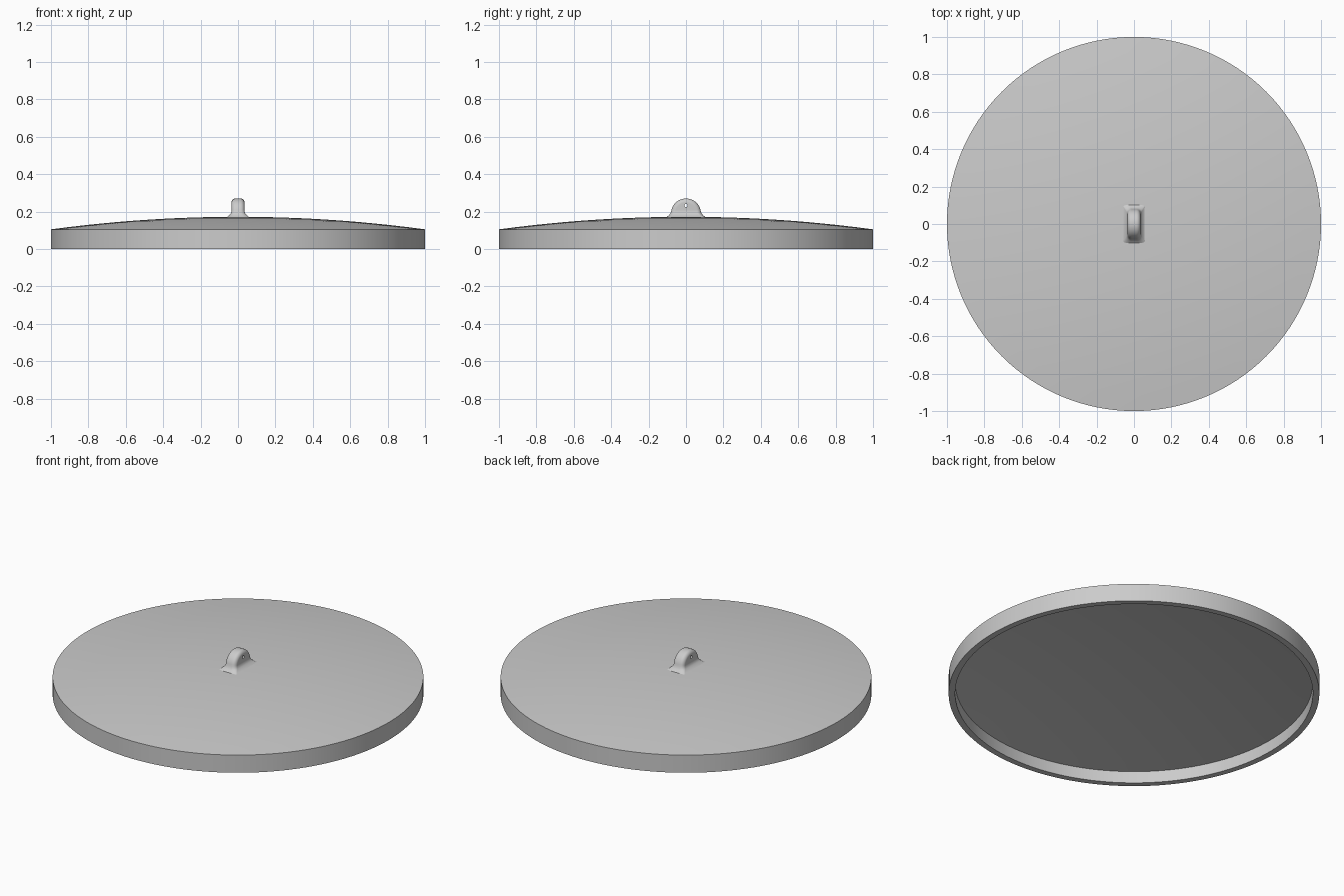
import bpy, bmesh, math

if "Cube" in bpy.data.objects:
    bpy.data.objects.remove(bpy.data.objects["Cube"])

SEG = 128


def finish(name, bm):
    bmesh.ops.recalc_face_normals(bm, faces=bm.faces)
    mesh = bpy.data.meshes.new(name)
    bm.to_mesh(mesh)
    bm.free()
    ob = bpy.data.objects.new(name, mesh)
    bpy.context.collection.objects.link(ob)
    return ob


def smooth(ob, angle):
    bpy.ops.object.select_all(action='DESELECT')
    ob.select_set(True)
    bpy.context.view_layer.objects.active = ob
    bpy.ops.object.shade_smooth_by_angle(angle=math.radians(angle))


# Lid: thin domed shell with a vertical rim, turned around z
R, RI = 1.0, 0.965
N = 12
outer = [(R * i / N, 0.172 - 0.067 * (i / N) ** 2) for i in range(N + 1)]
inner = [(RI * i / N, 0.137 - 0.067 * (i / N) ** 2) for i in range(N, -1, -1)]
profile = outer + [(R, 0), (RI, 0)] + inner
bm = bmesh.new()
verts = [bm.verts.new((r, 0, z)) for r, z in profile]
edges = [bm.edges.new(p) for p in zip(verts, verts[1:])]
bmesh.ops.spin(bm, geom=verts + edges, cent=(0, 0, 0), axis=(0, 0, 1),
               angle=2 * math.pi, steps=SEG, use_duplicate=False)
bmesh.ops.remove_doubles(bm, verts=bm.verts, dist=1e-5)
lid = finish("lid", bm)
smooth(lid, 30)

# Lug: arched tab with rounded edges and a flared foot, lofted along x
HX, RAD, ROUND, ZC, Z0 = 0.035, 0.08, 0.022, 0.19, 0.162
STEPS = 8
quarter = [math.pi / 2 * i / STEPS for i in range(STEPS + 1)]
half = [(HX - ROUND + ROUND * math.sin(a), RAD - ROUND + ROUND * math.cos(a))
        for a in quarter]
slices = [(-x, r) for x, r in reversed(half)] + half


def flare(x, y, z):
    f = 0.027 * max(0, 1 - (z - 0.168) / 0.036) ** 2
    return (x * (HX + f) / HX, y * (RAD + f) / RAD, z)


def arch(x, r):
    left = []
    for i in range(9):
        t = i / 8
        z = Z0 + (ZC - Z0) * t
        left.append((RAD + (r - RAD) * t, z))
    pts = list(left)
    for i in range(1, 24):
        a = math.pi * i / 24
        pts.append((r * math.cos(a), ZC + r * math.sin(a)))
    pts += [(-y, z) for y, z in reversed(left)]
    return [flare(x, y, z) for y, z in pts]


bm = bmesh.new()
rows = [[bm.verts.new(p) for p in arch(x, r)] for x, r in slices]
n = len(rows[0])
for a, b in zip(rows, rows[1:]):
    for i in range(n):
        j = (i + 1) % n
        bm.faces.new((a[i], a[j], b[j], b[i]))
for row in (rows[0], rows[-1]):
    for i in range(n // 2):
        quad = [row[i], row[i + 1], row[n - 2 - i], row[n - 1 - i]]
        bm.faces.new(list(dict.fromkeys(quad)))
lug = finish("hanging_lug", bm)

# Small hole through the lug
bpy.ops.mesh.primitive_cylinder_add(vertices=24, radius=0.009, depth=0.2,
                                    location=(0, 0, 0.232),
                                    rotation=(0, math.pi / 2, 0))
cutter = bpy.context.object
cutter.name = "hole_cutter"
cutter.hide_render = True
cutter.display_type = 'WIRE'
smooth(lug, 50)
mod = lug.modifiers.new("hole", 'BOOLEAN')
mod.operation = 'DIFFERENCE'
mod.solver = 'EXACT'
mod.object = cutter
bpy.context.view_layer.objects.active = lug
bpy.ops.object.modifier_apply(modifier=mod.name)
bpy.data.objects.remove(cutter)
